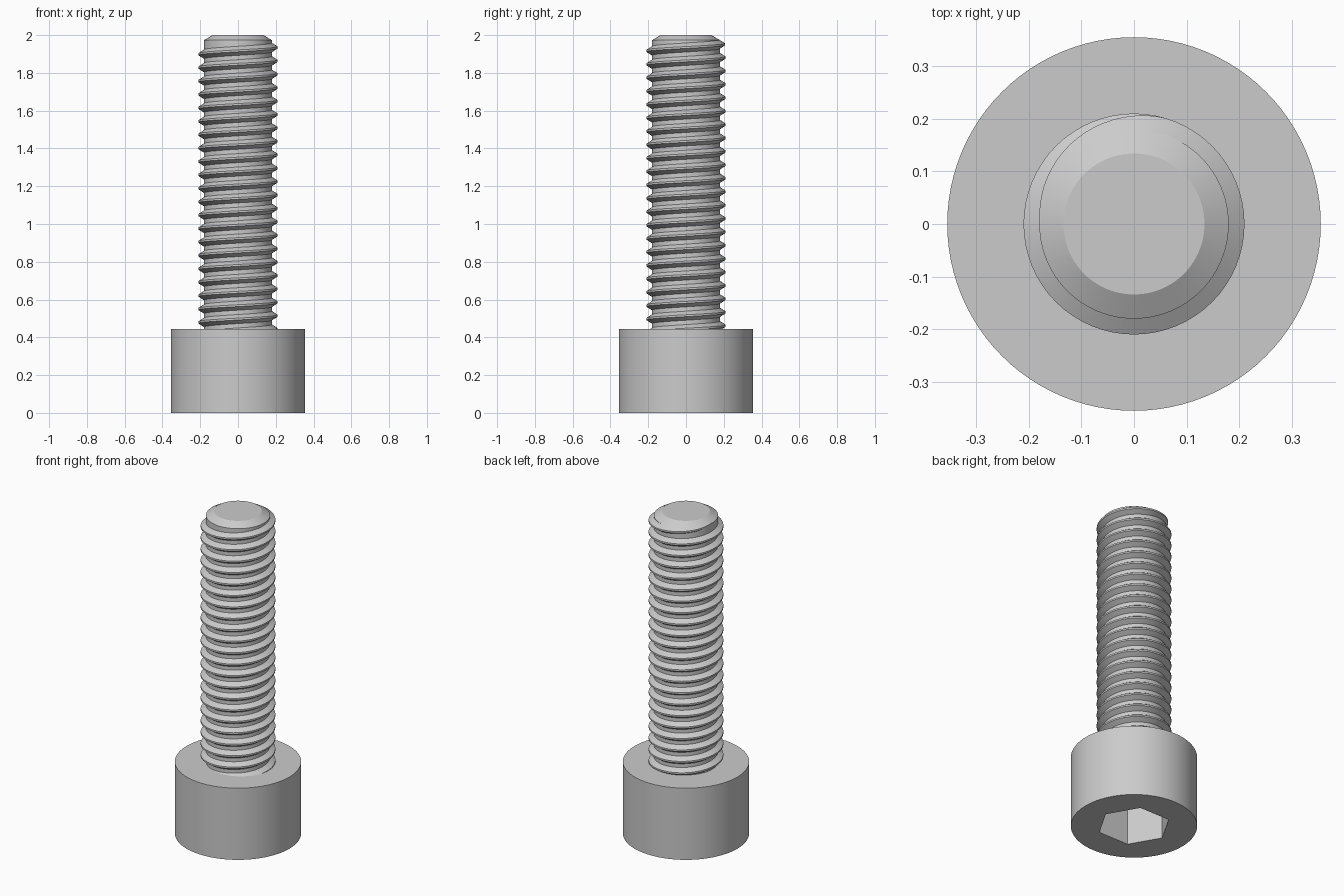
import bpy, bmesh
from math import cos, sin, pi, radians

old = bpy.data.objects.get("Cube")
if old:
    bpy.data.objects.remove(old, do_unlink=True)

HEAD_R, HEAD_H = 0.355, 0.445
ROOT_R, CREST_R = 0.18, 0.21
PITCH, TURNS, STEPS = 0.071, 22, 64
THREAD_TOP = 1.97

steel = bpy.data.materials.new("steel_grey")
steel.use_nodes = True
steel.diffuse_color = (0.6, 0.6, 0.6, 1)
steel.node_tree.nodes["Principled BSDF"].inputs["Base Color"].default_value = (0.6, 0.6, 0.6, 1)


def finish(name, bm):
    """Turn a bmesh into a named steel object."""
    bmesh.ops.recalc_face_normals(bm, faces=bm.faces[:])
    mesh = bpy.data.meshes.new(name)
    bm.to_mesh(mesh)
    bm.free()
    mesh.materials.append(steel)
    obj = bpy.data.objects.new(name, mesh)
    bpy.context.collection.objects.link(obj)
    return obj


def smooth(obj):
    bpy.ops.object.select_all(action='DESELECT')
    obj.select_set(True)
    bpy.context.view_layer.objects.active = obj
    bpy.ops.object.shade_smooth_by_angle(angle=radians(25))


def turned(name, profile, sides):
    """Solid of revolution from (radius, z) points, capped at both ends."""
    bm = bmesh.new()
    rings = [[bm.verts.new((r * cos(2 * pi * i / sides), r * sin(2 * pi * i / sides), z))
              for i in range(sides)] for r, z in profile]
    for a, b in zip(rings, rings[1:]):
        for i in range(sides):
            j = (i + 1) % sides
            bm.faces.new((a[i], a[j], b[j], b[i]))
    bm.faces.new(rings[0])
    bm.faces.new(rings[-1])
    return finish(name, bm)


# Cylindrical head with a hexagonal socket in its underside
head = turned("head", [(HEAD_R, 0), (HEAD_R, HEAD_H)], 96)
cutter = turned("socket_cutter", [(0.207, -0.1), (0.207, 0.28)], 6)
cutter.hide_render = True
cut = head.modifiers.new("socket", 'BOOLEAN')
cut.operation = 'DIFFERENCE'
cut.solver = 'EXACT'
cut.object = cutter
bpy.context.view_layer.objects.active = head
bpy.ops.object.modifier_apply(modifier=cut.name)
bpy.data.objects.remove(cutter, do_unlink=True)
smooth(head)

# Plain core of the shank with a chamfered tip
shank = turned("shank", [(ROOT_R, HEAD_H - 0.05), (ROOT_R, 1.973), (0.134, 2)], 96)
smooth(shank)

# Right-handed thread ridge, fading into the core at the tip
bm = bmesh.new()
total = TURNS * STEPS
fade_steps = STEPS * 0.29
previous = None
for i in range(total + 1):
    angle = pi + 2 * pi * i / STEPS
    z = THREAD_TOP - PITCH * (total - i) / STEPS
    fade = min(1, (total - i) / fade_steps)
    crest = ROOT_R - 0.001 + (CREST_R - ROOT_R + 0.001) * fade
    half = 0.006 + 0.02 * fade
    section = [(ROOT_R - 0.003, -half), (crest, -0.005), (crest, 0.005), (ROOT_R - 0.003, half)]
    ring = [bm.verts.new((r * cos(angle), r * sin(angle), z + dz)) for r, dz in section]
    if previous:
        for k in range(4):
            n = (k + 1) % 4
            bm.faces.new((previous[k], previous[n], ring[n], ring[k]))
    else:
        bm.faces.new(ring)
    previous = ring
bm.faces.new(previous)
smooth(finish("thread", bm))
